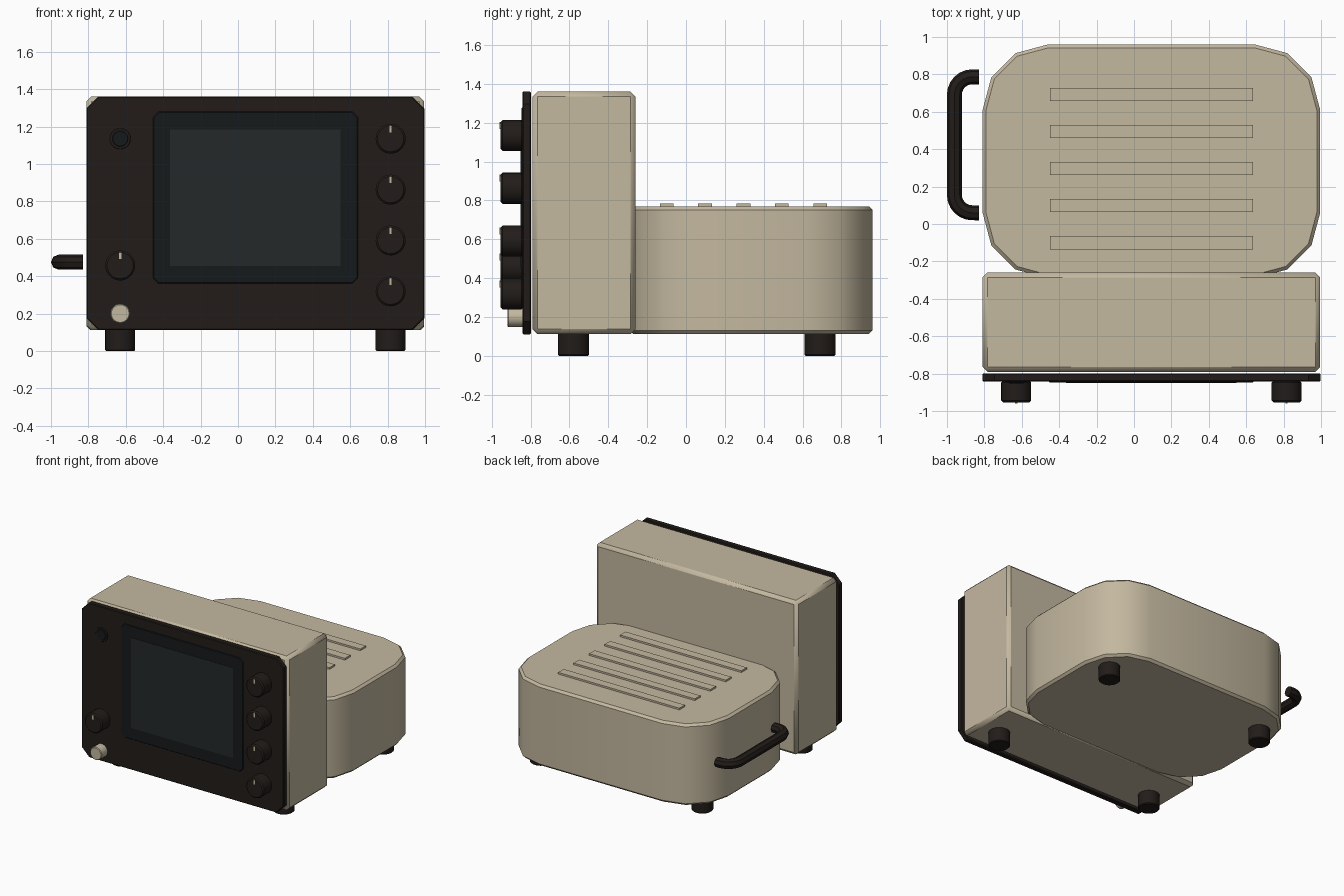
import bpy, bmesh
from math import sin, cos, pi, radians
from mathutils import Matrix, Vector

default_cube = bpy.data.objects.get("Cube")
if default_cube:
    bpy.data.objects.remove(default_cube, do_unlink=True)

MID = 0.093            # centre line of the cabinet
PANEL_FRONT = -0.843


def material(name, color, roughness=0.6):
    mat = bpy.data.materials.new(name)
    mat.use_nodes = True
    mat.diffuse_color = (*color, 1)
    shader = mat.node_tree.nodes["Principled BSDF"]
    shader.inputs["Base Color"].default_value = (*color, 1)
    shader.inputs["Roughness"].default_value = roughness
    return mat


CREAM = material("cream_paint", (0.55, 0.48, 0.35))
DARK = material("dark_plastic", (0.016, 0.012, 0.010))
BEZEL = material("bezel_plastic", (0.008, 0.010, 0.011), 0.4)
GLASS = material("screen_glass", (0.017, 0.022, 0.022), 0.3)


def finish(obj, mat, bevel=0):
    obj.data.materials.append(mat)
    if bevel:
        mod = obj.modifiers.new("edge_bevel", "BEVEL")
        mod.width = bevel
        mod.segments = 1
        mod.limit_method = "ANGLE"
        mod.angle_limit = radians(50)
    bpy.ops.object.select_all(action="DESELECT")
    obj.select_set(True)
    bpy.context.view_layer.objects.active = obj
    bpy.ops.object.shade_smooth_by_angle(angle=radians(32))
    return obj


def prism(name, outline, start, depth, mat, bevel=0, facing_front=False):
    """Extrude a flat outline up from z = start, or forward from y = start."""
    bm = bmesh.new()
    face = bm.faces.new([bm.verts.new((u, v, 0)) for u, v in outline])
    top = bmesh.ops.extrude_face_region(bm, geom=[face])["geom"]
    bmesh.ops.translate(bm, vec=(0, 0, depth),
                        verts=[g for g in top if isinstance(g, bmesh.types.BMVert)])
    if facing_front:
        turn = Matrix.Translation((0, start, 0)) @ Matrix.Rotation(pi / 2, 4, "X")
    else:
        turn = Matrix.Translation((0, 0, start))
    bmesh.ops.transform(bm, matrix=turn, verts=bm.verts)
    bmesh.ops.recalc_face_normals(bm, faces=bm.faces)
    mesh = bpy.data.meshes.new(name)
    bm.to_mesh(mesh)
    bm.free()
    obj = bpy.data.objects.new(name, mesh)
    bpy.context.collection.objects.link(obj)
    return finish(obj, mat, bevel)


def rectangle(cx, cy, width, height, radius=0, steps=1):
    """Rectangle outline whose corners are cut by arcs of the given steps."""
    if not radius:
        steps = 0
    points = []
    for quarter, (sx, sy) in enumerate([(1, 1), (-1, 1), (-1, -1), (1, -1)]):
        for i in range(steps + 1):
            a = (quarter + (i / steps if steps else 0)) * pi / 2
            points.append((cx + sx * (width / 2 - radius) + radius * cos(a),
                           cy + sy * (height / 2 - radius) + radius * sin(a)))
    return points


def circle(cx, cy, radius, sides=32):
    return [(cx + radius * cos(2 * pi * i / sides), cy + radius * sin(2 * pi * i / sides))
            for i in range(sides)]


# Cabinet: upright front housing and lower rounded rear housing
prism("front_housing", rectangle(MID, -0.525, 1.805, 0.53), 0.113, 1.247, CREAM, 0.025)
prism("rear_housing", rectangle(MID, 0.335, 1.805, 1.25, 0.35, 3), 0.113, 0.657, CREAM, 0.018)

# Raised vent slats on the rear housing
for i in range(5):
    prism(f"vent_slat_{i + 1}", rectangle(MID, 0.692 - 0.198 * i, 1.085, 0.07),
          0.76, 0.024, CREAM)

# Feet
for side, x in (("right", -0.63), ("left", 0.816)):
    for end, y in (("front", -0.58), ("back", 0.69)):
        prism(f"{end}_{side}_foot", circle(x, y, 0.08), 0, 0.13, DARK, 0.006)

# Front panel and screen
prism("front_panel", rectangle(MID, 0.736, 1.808, 1.25, 0.065), -0.798, 0.045,
      DARK, 0.006, True)
prism("screen_bezel", rectangle(MID, 0.82, 1.095, 0.92, 0.03), -0.83, 0.018,
      BEZEL, 0.005, True)
prism("screen", rectangle(MID, 0.82, 0.912, 0.73), -0.84, 0.011, GLASS, 0, True)

# Control knobs with pointer marks
knobs = [(0.816, 1.135 - 0.272 * i) for i in range(4)] + [(-0.63, 0.457)]
for i, (x, z) in enumerate(knobs):
    prism(f"knob_{i + 1}", circle(x, z, 0.08), PANEL_FRONT + 0.005, 0.116, DARK, 0.01, True)
    prism(f"knob_mark_{i + 1}", rectangle(x, z + 0.052, 0.012, 0.036), -0.945, 0.014,
          CREAM, 0, True)

# Push button and sensor lens
prism("push_button", circle(-0.63, 0.2, 0.052), PANEL_FRONT + 0.005, 0.082, CREAM, 0.005, True)
prism("lens_ring", circle(-0.63, 1.135, 0.056), PANEL_FRONT + 0.005, 0.01, DARK, 0.002, True)
prism("lens", circle(-0.63, 1.135, 0.042), PANEL_FRONT + 0.005, 0.014, BEZEL, 0.003, True)

# Side carrying handle: a bent rod
curve = bpy.data.curves.new("side_handle", "CURVE")
curve.dimensions = "3D"
curve.bevel_depth = 0.04
curve.bevel_resolution = 2
curve.use_fill_caps = True
bend = 0.095
path = [Vector((-0.83, 0.06, 0.475))]
for cy, first in ((0.06 + bend, 1.5 * pi), (0.787 - bend, pi)):
    for i in range(7):
        a = first - i * pi / 12
        path.append(Vector((-0.96 + bend + bend * cos(a), cy + bend * sin(a), 0.475)))
path.append(Vector((-0.83, 0.787, 0.475)))
spline = curve.splines.new("POLY")
spline.points.add(len(path) - 1)
for point, co in zip(spline.points, path):
    point.co = (*co, 1)
temp = bpy.data.objects.new("handle_path", curve)
bpy.context.collection.objects.link(temp)
bpy.context.view_layer.update()
mesh = bpy.data.meshes.new_from_object(temp)
bpy.data.objects.remove(temp, do_unlink=True)
handle = bpy.data.objects.new("side_handle", mesh)
bpy.context.collection.objects.link(handle)
mesh.materials.clear()
finish(handle, DARK)
